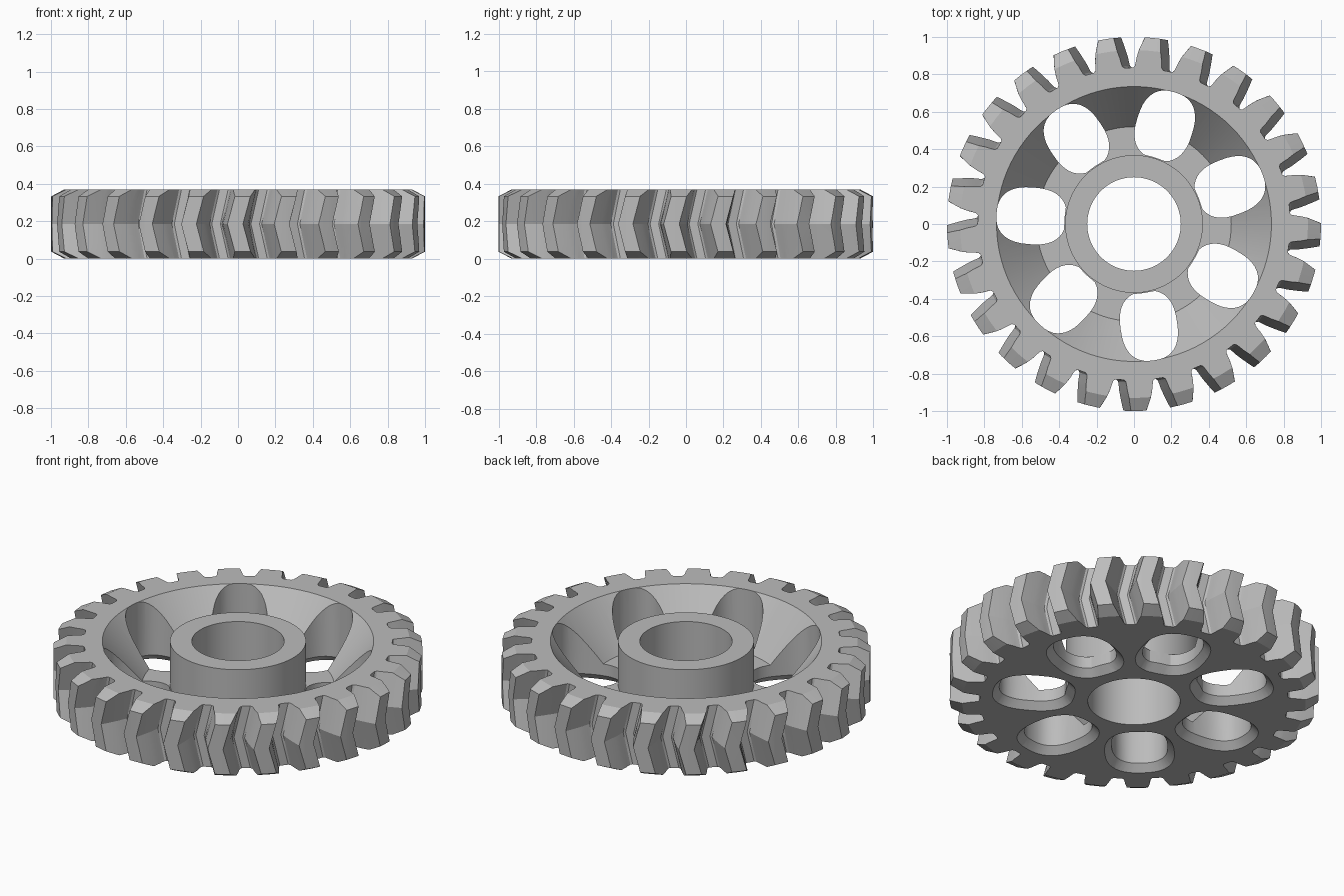
import bpy, bmesh, math
from math import cos, sin, tau, radians

cube = bpy.data.objects.get("Cube")
if cube:
    bpy.data.objects.remove(cube)

HEIGHT, MID = 0.37, 0.185
TEETH, HOLES, SEGMENTS = 25, 7, 96


def add_object(name, bm):
    bmesh.ops.recalc_face_normals(bm, faces=bm.faces)
    mesh = bpy.data.meshes.new(name)
    bm.to_mesh(mesh)
    bm.free()
    obj = bpy.data.objects.new(name, mesh)
    bpy.context.collection.objects.link(obj)
    return obj


def loft(bm, loops, closed=False):
    """Join matching point loops; cap the ends, or close back on the first."""
    rings = [[bm.verts.new(p) for p in loop] for loop in loops]
    n = len(rings[0])
    pairs = list(zip(rings, rings[1:]))
    if closed:
        pairs.append((rings[-1], rings[0]))
    else:
        bm.faces.new(rings[0])
        bm.faces.new(rings[-1])
    for a, b in pairs:
        for i in range(n):
            j = (i + 1) % n
            bm.faces.new((a[i], a[j], b[j], b[i]))


# Turned blank: bore, hub, web, sloping rim and chamfered outside
profile = [(0.25, 0), (0.93, 0), (1.0, 0.037), (1.0, HEIGHT - 0.037),
           (0.93, HEIGHT), (0.735, HEIGHT), (0.52, 0.11), (0.368, 0.11),
           (0.368, HEIGHT), (0.25, HEIGHT)]
bm = bmesh.new()
loft(bm, [[(r * cos(tau * i / SEGMENTS), r * sin(tau * i / SEGMENTS), z)
           for i in range(SEGMENTS)] for r, z in profile], closed=True)
gear = add_object("herringbone_gear", bm)

# Toothed column, twisted one way and back again
flank = [(0.836, 0.098), (0.845, 0.086), (0.865, 0.080), (0.89, 0.075),
         (0.92, 0.066), (0.96, 0.054), (1.03, 0.033)]  # radius, half angle


def tooth_outline(z):
    turn = -radians(90) - 0.015 + 0.05 * abs(z - MID) / MID
    points = []
    for t in range(TEETH):
        centre = turn + tau * t / TEETH
        side = [(r, centre - a) for r, a in flank]
        side += [(r, centre + a) for r, a in reversed(flank)]
        points += [(r * cos(a), r * sin(a), z) for r, a in side]
    return points


bm = bmesh.new()
loft(bm, [tooth_outline(z) for z in (-0.03, 0.08, MID, 0.29, HEIGHT + 0.03)])
tooth_cutter = add_object("tooth_cutter", bm)


# Rounded lightening holes, flared underneath
def hole_outline(angle, z, grow, keep_hub):
    points = []
    for i in range(40):
        t = tau * i / 40
        c, s = cos(t), sin(t)
        u = 0.55 + (0.187 + grow) * math.copysign(abs(c) ** 0.8, c)
        v = (0.152 + grow) * math.copysign(abs(s) ** 0.8, s)
        r, a = math.hypot(u, v), math.atan2(v, u) + angle
        if keep_hub:
            r = max(r, 0.373)
        points.append((r * cos(a), r * sin(a), z))
    return points


bm = bmesh.new()
for h in range(HOLES):
    angle = radians(72.6) + tau * h / HOLES
    loft(bm, [hole_outline(angle, -0.01, 0.046, False),
              hole_outline(angle, 0.04, 0, True),
              hole_outline(angle, HEIGHT + 0.05, 0, True)])
hole_cutter = add_object("hole_cutter", bm)

# Cut the blank, then discard the cutters
for cutter, operation in ((tooth_cutter, 'INTERSECT'), (hole_cutter, 'DIFFERENCE')):
    cutter.hide_render = True
    mod = gear.modifiers.new(cutter.name, 'BOOLEAN')
    mod.operation, mod.solver, mod.object = operation, 'EXACT', cutter
graph = bpy.context.evaluated_depsgraph_get()
gear.data = bpy.data.meshes.new_from_object(gear.evaluated_get(graph))
gear.data.name = "herringbone_gear"
gear.modifiers.clear()
for cutter in (tooth_cutter, hole_cutter):
    bpy.data.objects.remove(cutter)

# Plain grey metal
grey = bpy.data.materials.new("grey_metal")
grey.use_nodes = True
colour = (0.5, 0.5, 0.5, 1)
grey.diffuse_color = colour
grey.node_tree.nodes["Principled BSDF"].inputs["Base Color"].default_value = colour
gear.data.materials.clear()
gear.data.materials.append(grey)

bpy.ops.object.select_all(action='DESELECT')
gear.select_set(True)
bpy.context.view_layer.objects.active = gear
bpy.ops.object.shade_smooth_by_angle(angle=radians(25))
